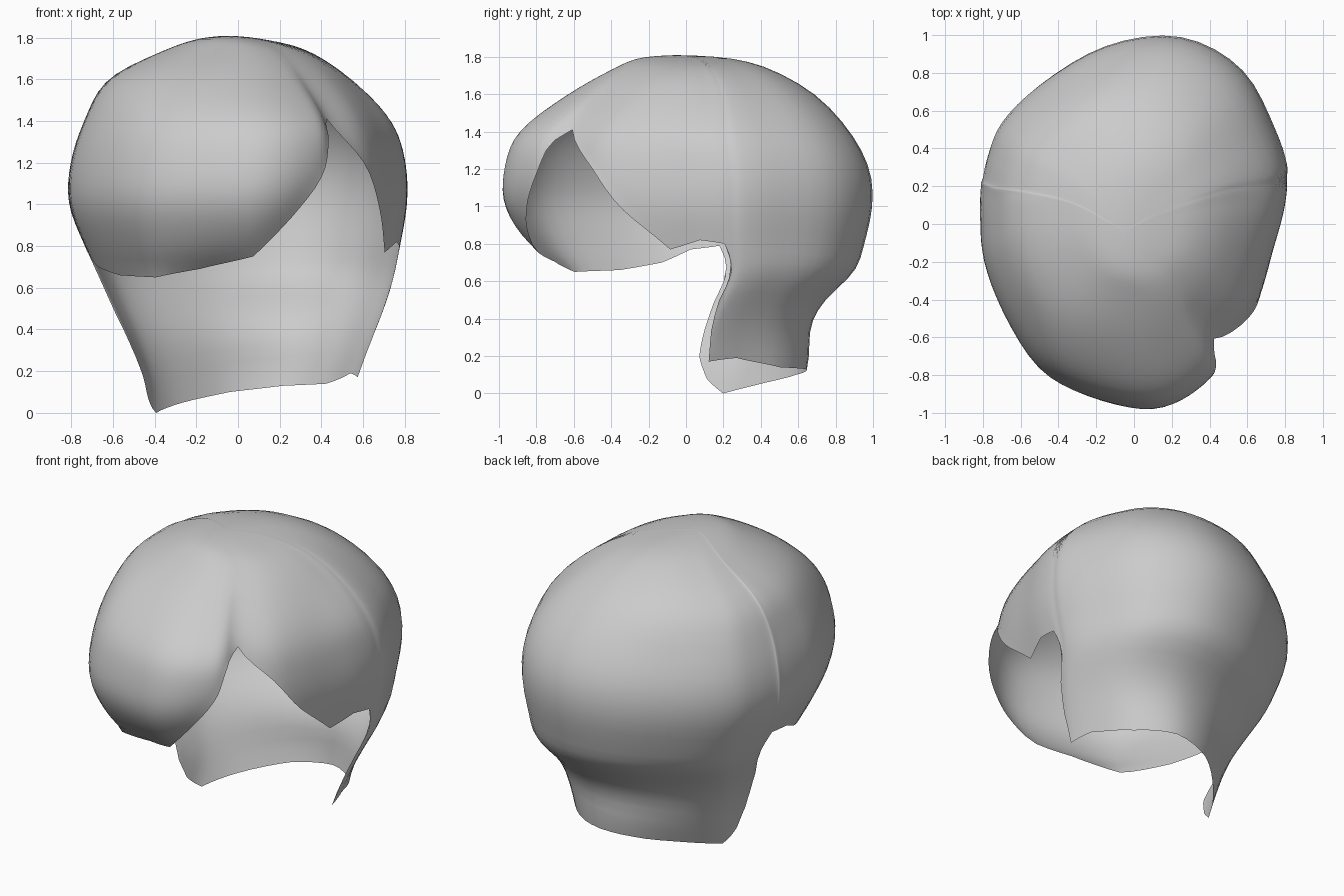
import bpy, bmesh, math
from mathutils import Vector

if "Cube" in bpy.data.objects:
    bpy.data.objects.remove(bpy.data.objects["Cube"])

# Plan outline with the height of the lower edge: x, y, edge z
OUTLINE = [
    (.47, -.68, 1.41), (.61, -.51, 1.2), (.68, -.34, .98), (.74, -.12, .77),  # parting, side lock
    (.79, .06, .82), (.81, .2, .8), (.81, .25, .5), (.81, .32, .17),          # ear gap
    (.75, .5, .19), (.58, .82, .14), (.25, 1, .13), (-.15, .95, .1),          # nape
    (-.5, .74, .05), (-.7, .54, 0), (-.77, .37, .08), (-.8, .24, .2),
    (-.81, .22, .48), (-.81, .17, .79), (-.81, 0, .77), (-.79, -.2, .7),      # far side
    (-.69, -.47, .66), (-.5, -.77, .65), (-.25, -.92, .69), (.05, -1, .75),   # fringe
    (.25, -.97, .93), (.4, -.88, 1.13), (.45, -.81, 1.3),
]
# Levels from crown to nape: z, centre x, scale x, centre y, scale y
LEVELS = [
    (1.81, -.05, 0, -.04, 0), (1.795, -.04, .18, -.01, .23), (1.74, -.01, .42, .03, .41),
    (1.6, -.04, .72, .03, .66), (1.4, 0, .91, -.01, .885), (1.2, 0, .99, 0, .98),
    (1, 0, 1, 0, .995), (.8, .02, .93, .02, .93), (.65, .04, .87, .05, .85),
    (.5, .05, .8, -.01, .75), (.35, .055, .72, -.06, .72), (.17, .055, .64, -.13, .785),
    (0, .055, .64, -.25, .83),
]
STEPS, ROWS = 4, 30


def spline(a, b, c, d, t):
    """Smooth curve through b and c, for every component."""
    return [q + .5 * t * (r - p + t * (2 * p - 5 * q + 4 * r - s + t * (3 * (q - r) + s - p)))
            for p, q, r, s in zip(a, b, c, d)]


def level(u):
    last = len(LEVELS) - 1
    i = min(int(u), last - 1)
    return spline(LEVELS[max(i - 1, 0)], LEVELS[i], LEVELS[i + 1], LEVELS[min(i + 2, last)], u - i)


def level_at(z):
    low, high = 0, len(LEVELS) - 1
    for _ in range(30):
        mid = (low + high) / 2
        if level(mid)[0] > z:
            low = mid
        else:
            high = mid
    return low


def surface_point(x, y, u):
    z, cx, sx, cy, sy = level(u)
    # the notch of the parting fills out above the fringe
    fade = min(1, max(0, (4 - u) / 1.4))
    fill = 1 + .8 * fade * max(0, 1 / math.hypot(x / .81, y) - 1)
    return Vector((cx + x * fill * sx, cy + y * fill * sy, z))


# Hair shell: columns running from the crown down to the lower edge
bm = bmesh.new()
crown = bm.verts.new(surface_point(.8, 0, 0))
columns = []
n = len(OUTLINE)
for k in range(n):
    a, b, c, d = (OUTLINE[(k + j) % n] for j in (-1, 0, 1, 2))
    for s in range(STEPS):
        t = s / STEPS
        x, y, _ = spline(a, b, c, d, t)
        end = level_at(b[2] + (c[2] - b[2]) * t)
        # the fringe curls in towards its edge
        curl = .09 * min(1, max(0, (-y - .75) * 5))
        column = []
        for r in range(1, ROWS + 1):
            point = surface_point(x, y, end * r / ROWS)
            point.y += curl * (r / ROWS) ** 7
            column.append(bm.verts.new(point))
        columns.append(column)
for k, left in enumerate(columns):
    right = columns[(k + 1) % len(columns)]
    bm.faces.new((crown, left[0], right[0]))
    for r in range(ROWS - 1):
        bm.faces.new((left[r], left[r + 1], right[r + 1], right[r]))

# Relax the shell slightly, keeping the cut edge in place
inner = [v for v in bm.verts if not v.is_boundary]
for _ in range(3):
    bmesh.ops.smooth_vert(bm, verts=inner, factor=.4, use_axis_x=True, use_axis_y=True, use_axis_z=True)

mesh = bpy.data.meshes.new("hair_shell")
bm.to_mesh(mesh)
bm.free()
mesh.shade_smooth()
hair = bpy.data.objects.new("hair_shell", mesh)
bpy.context.collection.objects.link(hair)

# Plain grey material
grey = bpy.data.materials.new("light_grey")
grey.use_nodes = True
colour = (.6, .6, .6, 1)
grey.diffuse_color = colour
grey.node_tree.nodes["Principled BSDF"].inputs["Base Color"].default_value = colour
mesh.materials.append(grey)
